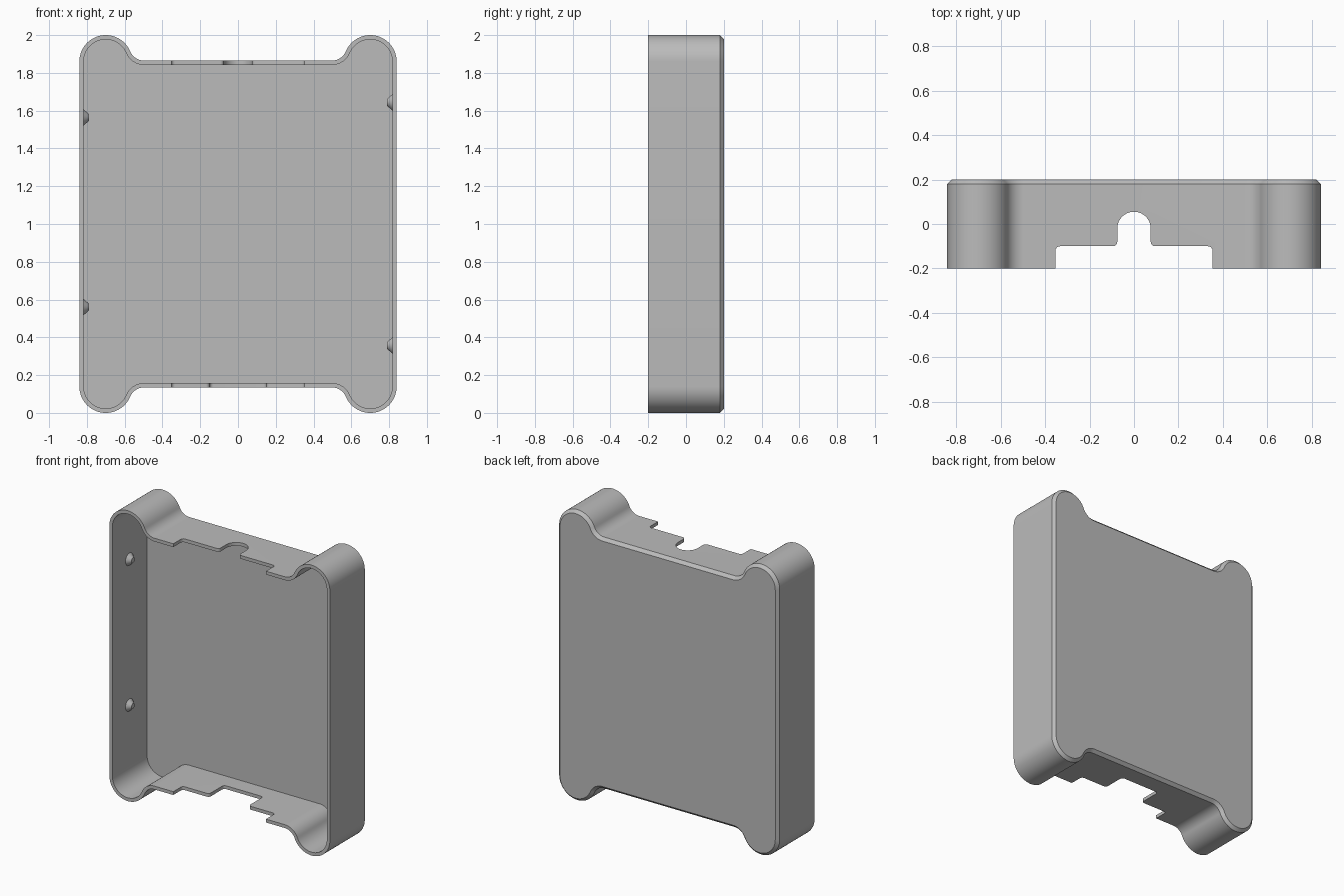
import bpy, bmesh
from math import sin, cos, asin, pi, sqrt
from mathutils import Matrix

cube = bpy.data.objects.get("Cube")
if cube:
    bpy.data.objects.remove(cube, do_unlink=True)

grey = bpy.data.materials.new("plain grey")
grey.use_nodes = True
colour = (0.5, 0.5, 0.5, 1)
grey.diffuse_color = colour
grey.node_tree.nodes["Principled BSDF"].inputs["Base Color"].default_value = colour

WALL = 0.023
LOBE_X, LOBE_Z, LOBE_R = 0.70, 0.86, 0.14   # corner lobes, z measured from the middle
EDGE_Z, FILLET = 0.865, 0.08                # straight top wall and the fillet beside it


def add_object(name, bm):
    bmesh.ops.recalc_face_normals(bm, faces=bm.faces)
    mesh = bpy.data.meshes.new(name)
    bm.to_mesh(mesh)
    bm.free()
    mesh.materials.append(grey)
    obj = bpy.data.objects.new(name, mesh)
    bpy.context.collection.objects.link(obj)
    return obj


def arc(cx, cy, r, a, b, n):
    return [(cx + r * cos(a + (b - a) * i / n), cy + r * sin(a + (b - a) * i / n))
            for i in range(n + 1)]


def outline(inset):
    """Lobed outline, moved inwards by the inset."""
    rise = EDGE_Z + FILLET - LOBE_Z
    reach = LOBE_R + FILLET
    tilt = asin(rise / reach)
    fillet_x = LOBE_X - sqrt(reach ** 2 - rise ** 2)
    quarter = arc(LOBE_X, LOBE_Z, LOBE_R - inset, 0, pi - tilt, 28)
    quarter += arc(fillet_x, EDGE_Z + FILLET, FILLET + inset, -tilt, -pi / 2, 12)[1:]
    half = quarter + [(-x, z) for x, z in reversed(quarter)]
    return half + [(x, -z) for x, z in reversed(half)]


def make_tray():
    bm = bmesh.new()
    levels = [(WALL, 0.177), (WALL, -0.2), (0, -0.2), (0, 0.18), (0.02, 0.2)]
    rings = [[bm.verts.new((x, y, z + 1)) for x, z in outline(inset)]
             for inset, y in levels]
    for a, b in zip(rings, rings[1:]):
        for i in range(len(a)):
            j = (i + 1) % len(a)
            bm.faces.new((a[i], a[j], b[j], b[i]))
    bm.faces.new(rings[0])
    bm.faces.new(rings[-1])
    return add_object("tray", bm)


def make_cutter(name, half, z, rounded):
    """Upright prism from half a profile, with the chosen corners rounded."""
    points = half + [(-x, y) for x, y in reversed(half) if x > 1e-6]
    bm = bmesh.new()
    low = [bm.verts.new((x, y, z - 0.08)) for x, y in points]
    high = [bm.verts.new((x, y, z + 0.08)) for x, y in points]
    n = len(points)
    for i in range(n):
        j = (i + 1) % n
        bm.faces.new((low[i], low[j], high[j], high[i]))
    bm.faces.new(low)
    bm.faces.new(high)
    picks = [i for i in range(n)
             if i in rounded or n - 1 - i in rounded]
    edges = [bm.edges.get((low[i], high[i])) for i in picks]
    bmesh.ops.bevel(bm, geom=edges, offset=0.02, segments=5, profile=0.5,
                    affect='EDGES')
    cutter = add_object(name, bm)
    cutter.hide_render = True
    return cutter


def cut(target, cutter):
    mod = target.modifiers.new("notch", 'BOOLEAN')
    mod.operation = 'DIFFERENCE'
    mod.solver = 'EXACT'
    mod.object = cutter
    bpy.context.view_layer.objects.active = target
    bpy.ops.object.modifier_apply(modifier=mod.name)
    bpy.data.objects.remove(cutter, do_unlink=True)


tray = make_tray()

# Stepped notches: a wide step, then a round-ended slot on top and a square one below
step = [(0.353, -0.3), (0.353, -0.1)]
slot = step + [(0.075, -0.1)] + arc(0, -0.02, 0.075, 0, pi / 2, 12)[:-1] + [(0, 0.055)]
cut(tray, make_cutter("top_notch", slot, 1.854, {1, 2}))
square = step + [(0.15, -0.1), (0.15, 0.06)]
cut(tray, make_cutter("bottom_notch", square, 0.146, {1, 2, 3}))

bpy.ops.object.select_all(action='DESELECT')
tray.select_set(True)
bpy.context.view_layer.objects.active = tray
bpy.ops.object.shade_smooth_by_angle(angle=pi / 6)

# Snap nubs on the inner faces of the side walls
for side, name, heights in ((-1, "right", (0.56, 1.564)), (1, "left", (0.357, 1.644))):
    for z, place in zip(heights, ("lower", "upper")):
        bm = bmesh.new()
        bmesh.ops.create_cone(bm, cap_ends=True, segments=32, radius1=0.046,
                              radius2=0.018, depth=0.032)
        bm.transform(Matrix.Translation((side * 0.805, -0.015, z))
                     @ Matrix.Rotation(-side * pi / 2, 4, 'Y'))
        nub = add_object(f"{name}_{place}_snap_nub", bm)
        bpy.ops.object.select_all(action='DESELECT')
        nub.select_set(True)
        bpy.context.view_layer.objects.active = nub
        bpy.ops.object.shade_smooth_by_angle(angle=pi / 6)
